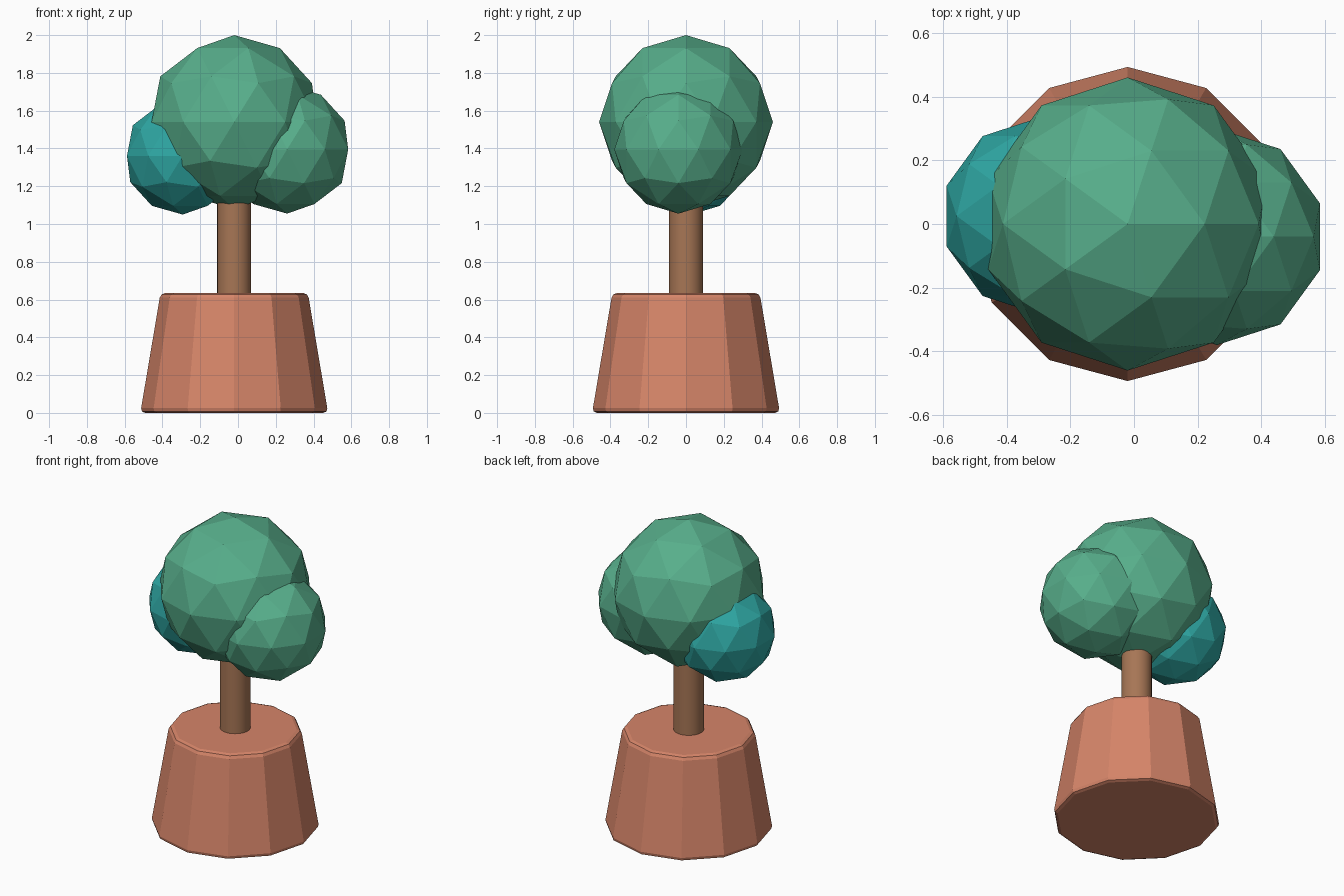
import bpy
import math

cube = bpy.data.objects.get("Cube")
if cube:
    bpy.data.objects.remove(cube, do_unlink=True)


def material(name, rgb):
    """Flat material from an sRGB colour."""
    linear = [((c / 255 + 0.055) / 1.055) ** 2.4 for c in rgb] + [1.0]
    mat = bpy.data.materials.new(name)
    mat.use_nodes = True
    mat.diffuse_color = linear
    bsdf = next(n for n in mat.node_tree.nodes if n.type == 'BSDF_PRINCIPLED')
    bsdf.inputs["Base Color"].default_value = linear
    return mat


def finish(name, mat):
    obj = bpy.context.object
    obj.name = name
    obj.data.materials.append(mat)
    return obj


def foliage(name, mat, radius, location):
    bpy.ops.mesh.primitive_ico_sphere_add(subdivisions=2, radius=radius, location=location)
    return finish(name, mat)


terracotta = material("terracotta", (214, 133, 105))
bark = material("bark brown", (167, 118, 85))
green = material("leaf green", (87, 174, 139))
teal = material("leaf teal", (46, 167, 163))

AXIS_X = -0.02
POT_HEIGHT = 0.635

# Tapered twelve-sided pot with softened rims
bpy.ops.mesh.primitive_cone_add(vertices=12, radius1=0.497, radius2=0.39, depth=POT_HEIGHT,
                                location=(AXIS_X, 0, POT_HEIGHT / 2))
pot = finish("pot", terracotta)
bevel = pot.modifiers.new("rim_bevel", 'BEVEL')
bevel.width = 0.025
bevel.segments = 2
bevel.limit_method = 'ANGLE'
bevel.angle_limit = math.radians(50)

# Round trunk running up into the foliage
bpy.ops.mesh.primitive_cylinder_add(vertices=32, radius=0.09, depth=0.7,
                                    location=(AXIS_X, 0, 0.95))
finish("trunk", bark)
bpy.ops.object.shade_smooth_by_angle(angle=math.radians(30))

# Faceted foliage balls
foliage("main_foliage", green, 0.46, (AXIS_X, 0, 1.54))
foliage("left_foliage", green, 0.34, (0.26, -0.04, 1.395))
foliage("right_foliage", teal, 0.31, (-0.293, 0.025, 1.36))
